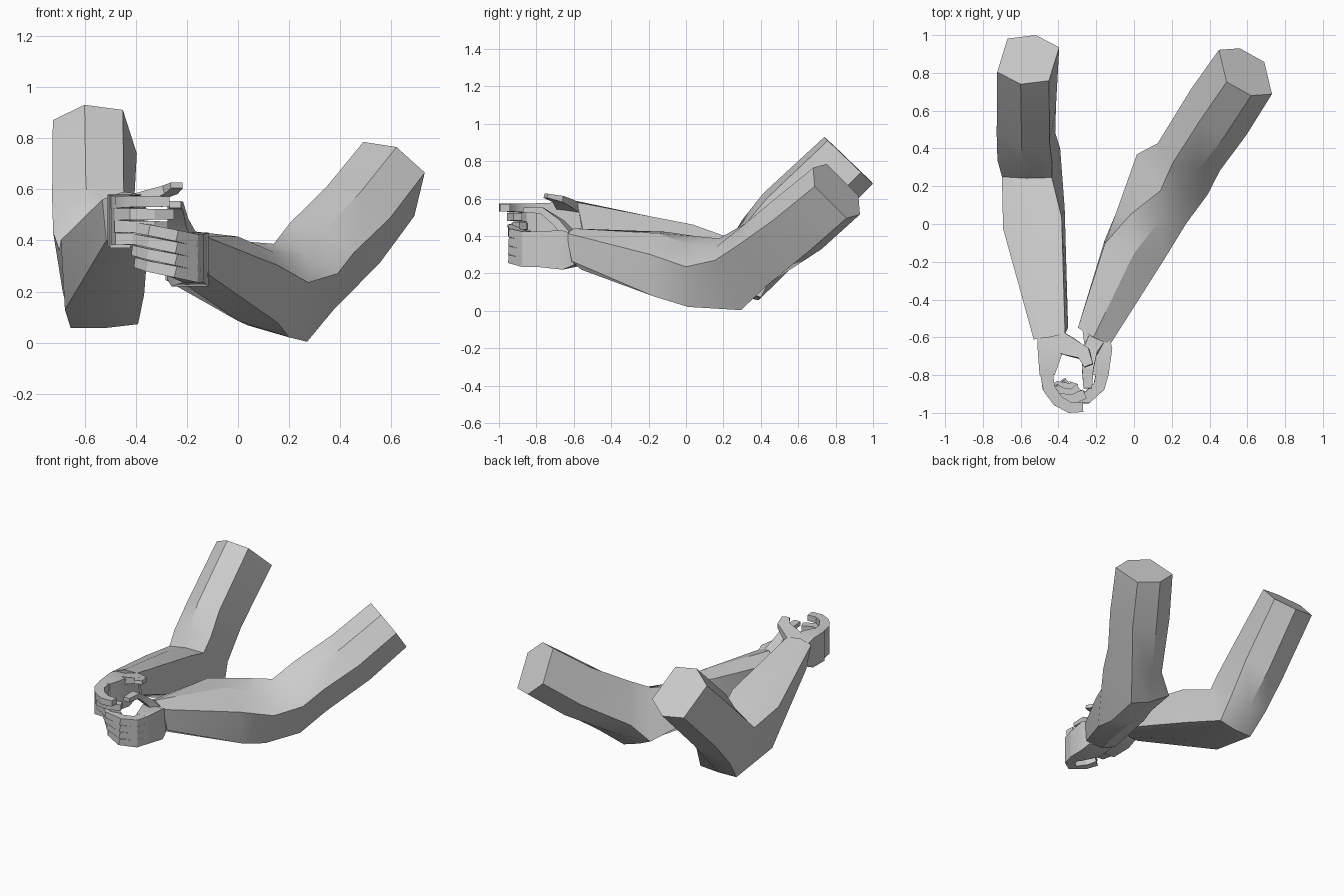
import bpy, bmesh, math
from mathutils import Vector as V

if "Cube" in bpy.data.objects:
    bpy.data.objects.remove(bpy.data.objects["Cube"])

grey = bpy.data.materials.new("light_grey")
grey.diffuse_color = (0.6, 0.6, 0.6, 1)
grey.use_nodes = True
grey.node_tree.nodes["Principled BSDF"].inputs["Base Color"].default_value = grey.diffuse_color


def loft(name, rings):
    """Skin a closed solid through a list of equal-sized point rings."""
    bm = bmesh.new()
    loops = [[bm.verts.new(p) for p in r] for r in rings]
    n = len(loops[0])
    for a, b in zip(loops, loops[1:]):
        for i in range(n):
            j = (i + 1) % n
            bm.faces.new((a[i], a[j], b[j], b[i]))
    bm.faces.new(loops[0])
    bm.faces.new(loops[-1])
    bmesh.ops.recalc_face_normals(bm, faces=bm.faces)
    me = bpy.data.meshes.new(name)
    bm.to_mesh(me)
    bm.free()
    me.materials.append(grey)
    ob = bpy.data.objects.new(name, me)
    bpy.context.collection.objects.link(ob)
    bpy.context.view_layer.objects.active = ob
    ob.select_set(True)
    bpy.ops.object.shade_smooth_by_angle(angle=math.radians(27))
    ob.select_set(False)
    return ob


def hexagon(c, s, p, k=0.68, corner=0, shift=(0, 0, 0)):
    """Long hexagon: centre, half-width vector, peak vector, shoulder ratio, one moved corner."""
    c, s, p = V(c), V(s), V(p)
    ring = [c + p, c + s + k * p, c + s - k * p, c - p, c - s - k * p, c - s + k * p]
    ring[corner] += V(shift)
    return ring


def box_ring(y, x0, x1, z0, z1, skew=0):
    return [(x0, y + skew, z0), (x1, y - skew, z0), (x1, y - skew, z1), (x0, y + skew, z1)]


def digit(name, path, w, h, taper=0.2):
    """Square tube along a path, slightly tapered to the tip."""
    pts = [V(p) for p in path]
    rings = []
    for i, p in enumerate(pts):
        t = (pts[min(i + 1, len(pts) - 1)] - pts[max(i - 1, 0)]).normalized()
        side = t.cross(V((0, 0, 1))).normalized()
        up = side.cross(t)
        f = 1 - taper * i / (len(pts) - 1)
        a, b = side * w * f, up * h * f
        rings.append([p + a + b, p - a + b, p - a - b, p + a - b])
    loft(name, rings)


# Arms: shoulder cut, upper arm, above elbow, elbow, forearm, wrist
loft("left_arm", [hexagon(*r) for r in (
    ((-.56, .87, .805), (.137, -.023, .02), (-.04, -.13, .125)),
    ((-.57, .55, .495), (.14, -.02, .02), (-.025, -.14, .13)),
    ((-.56, .41, .335), (.145, -.01, .015), (-.024, -.11, .15), .75, 2, (-.02, 0, 0)),
    ((-.545, .315, .222), (.132, -.002, .012), (-.024, -.073, .165), .92, 2, (0, .02, -.01)),
    ((-.53, .03, .295), (.155, .03, .03), (-.01, -.03, .17), .8),
    ((-.44, -.58, .49), (.083, .015, .01), (-.01, -.02, .10), .8))])
loft("right_arm", [hexagon(*r) for r in (
    ((.59, .805, .64), (.12, -.032, -.06), (.03, -.125, .125)),
    ((.45, .595, .46), (.125, -.035, -.06), (.03, -.13, .13)),
    ((.29, .375, .30), (.125, -.02, -.058), (.05, -.09, .14), .8, 4, (0, -.04, -.02)),
    ((.205, .235, .195), (.125, -.01, -.058), (.065, -.075, .145), .92, 4, (-.005, .055, 0)),
    ((.09, .03, .21), (.147, -.025, -.082), (.05, -.007, .143), .75),
    ((0, -.14, .25), (.155, -.045, -.06), (0, -.015, .165)),
    ((-.205, -.58, .33), (.085, -.045, .01), (-.01, -.02, .11)))])

# Palms
loft("left_palm", [box_ring(*r) for r in (
    (-.55, -.51, -.365, .43, .55),
    (-.66, -.51, -.37, .38, .58),
    (-.80, -.50, -.42, .37, .575))])
loft("right_palm", [box_ring(*r) for r in (
    (-.57, -.275, -.13, .245, .41, .03),
    (-.66, -.26, -.115, .22, .43),
    (-.80, -.215, -.135, .235, .425))])

# Left fingers: the first reaches over, the others curl inside the grip
digit("left_finger_1", [(-.465, -.78, .55), (-.45, -.87, .55), (-.405, -.935, .552),
                        (-.34, -.972, .552), (-.27, -.968, .552)], .034, .025)
for i in range(1, 4):
    z = .55 - .048 * i
    e = .03 * (i - 1)
    digit(f"left_finger_{i + 1}", [(-.465, -.78, z), (-.455, -.865, z), (-.41, -.92 + e, z),
                                   (-.33, -.93 + e, z), (-.26 - e, -.90 + e, z)], .032, .025)

# Right fingers: wrap across the front, rising toward the tips
for i in range(4):
    z = .40 - .047 * i
    d = .012 * i
    digit(f"right_finger_{i + 1}", [(-.165, -.78, z), (-.185, -.86, z), (-.25, -.92, z + .018),
                                    (-.34, -.925 + d, z + .04), (-.42 + d, -.87 + d, z + .055)],
          .034, .025)

# Thumbs
digit("left_thumb", [(-.43, -.61, .54), (-.34, -.65, .573), (-.265, -.685, .598),
                     (-.24, -.75, .615)], .062, .028, .6)
digit("right_thumb", [(-.20, -.61, .39), (-.235, -.68, .47), (-.245, -.77, .535),
                      (-.245, -.87, .54)], .045, .026, .5)
